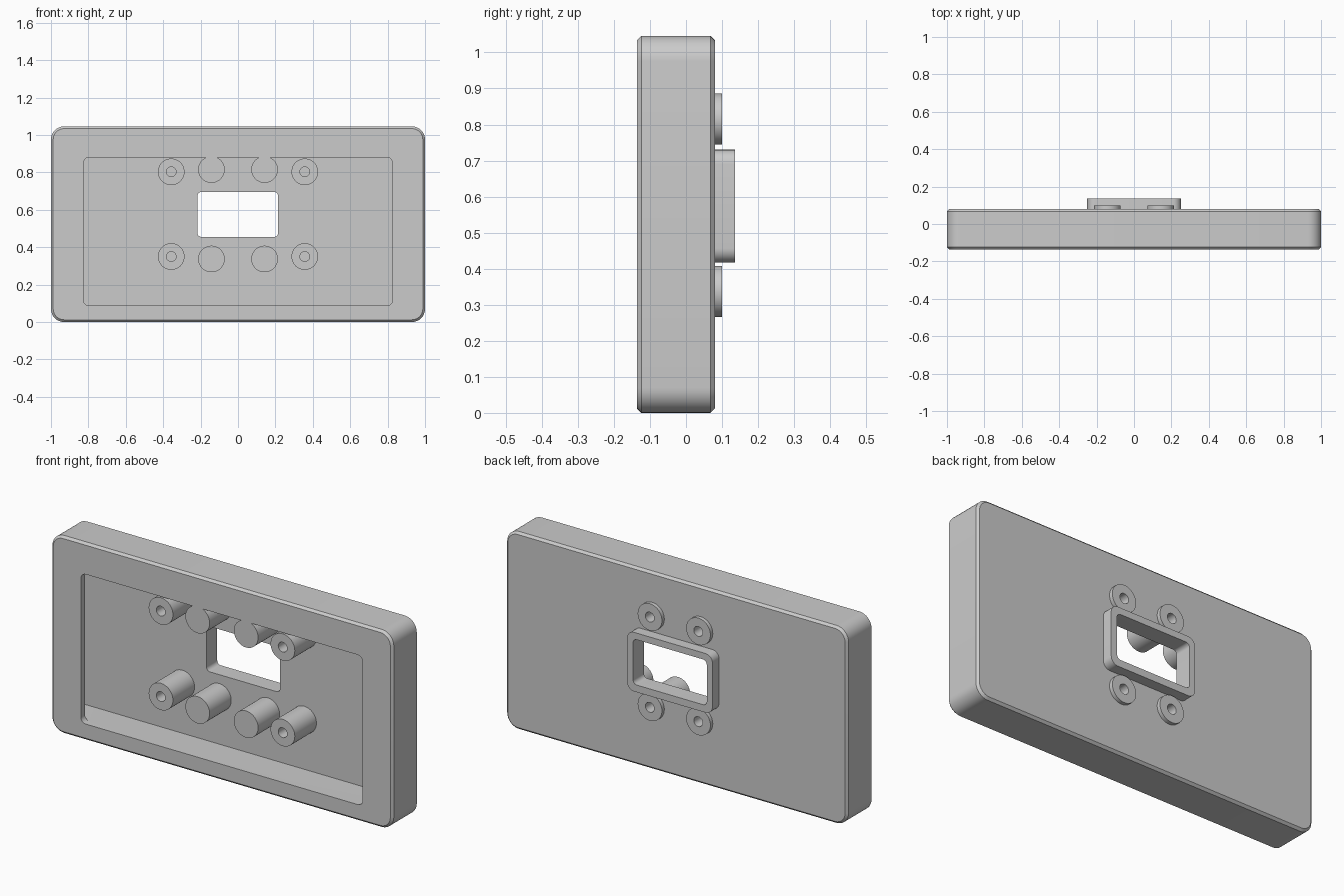
import bpy
import bmesh
from math import cos, sin, pi

cube = bpy.data.objects.get("Cube")
if cube:
    bpy.data.objects.remove(cube, do_unlink=True)

grey = bpy.data.materials.new("plain_grey")
grey.use_nodes = True
grey.diffuse_color = (0.6, 0.6, 0.6, 1)
grey.node_tree.nodes["Principled BSDF"].inputs["Base Color"].default_value = (0.6, 0.6, 0.6, 1)

FRONT, BACK, FLOOR = -0.136, 0.08, 0.045
HEIGHT = 1.046


def rounded_rect(x0, x1, z0, z1, r, steps=8):
    pts = []
    corners = [(x1 - r, z1 - r), (x0 + r, z1 - r), (x0 + r, z0 + r), (x1 - r, z0 + r)]
    for k, (cx, cz) in enumerate(corners):
        for i in range(steps + 1):
            a = (k + i / steps) * pi / 2
            pts.append((cx + r * cos(a), cz + r * sin(a)))
    return pts


def circle(cx, cz, r, n=48):
    return [(cx + r * cos(2 * pi * i / n), cz + r * sin(2 * pi * i / n)) for i in range(n)]


def loft(name, sections):
    """Solid through matching outlines, each given as (y, points)."""
    bm = bmesh.new()
    rings = [[bm.verts.new((x, y, z)) for x, z in pts] for y, pts in sections]
    n = len(rings[0])
    for a, b in zip(rings, rings[1:]):
        for i in range(n):
            j = (i + 1) % n
            bm.faces.new((a[i], a[j], b[j], b[i]))
    bm.faces.new(rings[0])
    bm.faces.new(rings[-1])
    bmesh.ops.recalc_face_normals(bm, faces=bm.faces)
    mesh = bpy.data.meshes.new(name)
    bm.to_mesh(mesh)
    bm.free()
    obj = bpy.data.objects.new(name, mesh)
    mesh.materials.append(grey)
    bpy.context.collection.objects.link(obj)
    return obj


def prism(name, pts, y0, y1):
    return loft(name, [(y0, pts), (y1, pts)])


def combine(target, tool, operation):
    mod = target.modifiers.new(tool.name, 'BOOLEAN')
    mod.operation, mod.object, mod.solver = operation, tool, 'EXACT'
    bpy.context.view_layer.objects.active = target
    bpy.ops.object.modifier_apply(modifier=mod.name)
    bpy.data.objects.remove(tool, do_unlink=True)


# Outer case with chamfered front and back rims
c = 0.012
full = rounded_rect(-1, 1, 0, HEIGHT, 0.07)
inset = rounded_rect(-1 + c, 1 - c, c, HEIGHT - c, 0.07 - c)
case = loft("case", [(FRONT, inset), (FRONT + c, full), (BACK - c, full), (BACK, inset)])

# Hollow interior and the smaller front opening
combine(case, prism("cavity", rounded_rect(-0.945, 0.945, 0.087, 0.97, 0.02),
                    FRONT + 0.035, FLOOR), 'DIFFERENCE')
combine(case, prism("opening", rounded_rect(-0.826, 0.826, 0.087, 0.88, 0.03),
                    FRONT - 0.1, FLOOR - 0.02), 'DIFFERENCE')

# Raised window frame on the back
combine(case, prism("window_frame", rounded_rect(-0.25, 0.25, 0.417, 0.73, 0.04),
                    BACK - 0.02, 0.136), 'UNION')

for side in (-1, 1):
    # Inner posts with round pads and blind holes on the back
    for z in (0.815, 0.337):
        x = side * 0.142
        combine(case, prism("inner_post", circle(x, z, 0.071), FRONT, FLOOR + 0.015), 'UNION')
        combine(case, prism("back_pad", circle(x, z, 0.071), BACK - 0.015, 0.1), 'UNION')
        combine(case, prism("back_hole", circle(x, z, 0.026, 32), -0.05, 0.2), 'DIFFERENCE')
    # Outer screw posts with holes in front
    for z in (0.803, 0.35):
        x = side * 0.357
        combine(case, prism("screw_post", circle(x, z, 0.071), FRONT, FLOOR + 0.015), 'UNION')
        combine(case, prism("screw_hole", circle(x, z, 0.026, 32), -0.3, 0.03), 'DIFFERENCE')

# Window through the back wall and its frame
combine(case, prism("window", rounded_rect(-0.217, 0.215, 0.455, 0.695, 0.022),
                    0, 0.3), 'DIFFERENCE')

bpy.ops.object.select_all(action='DESELECT')
case.select_set(True)
bpy.context.view_layer.objects.active = case
bpy.ops.object.shade_smooth_by_angle(angle=pi / 6)
